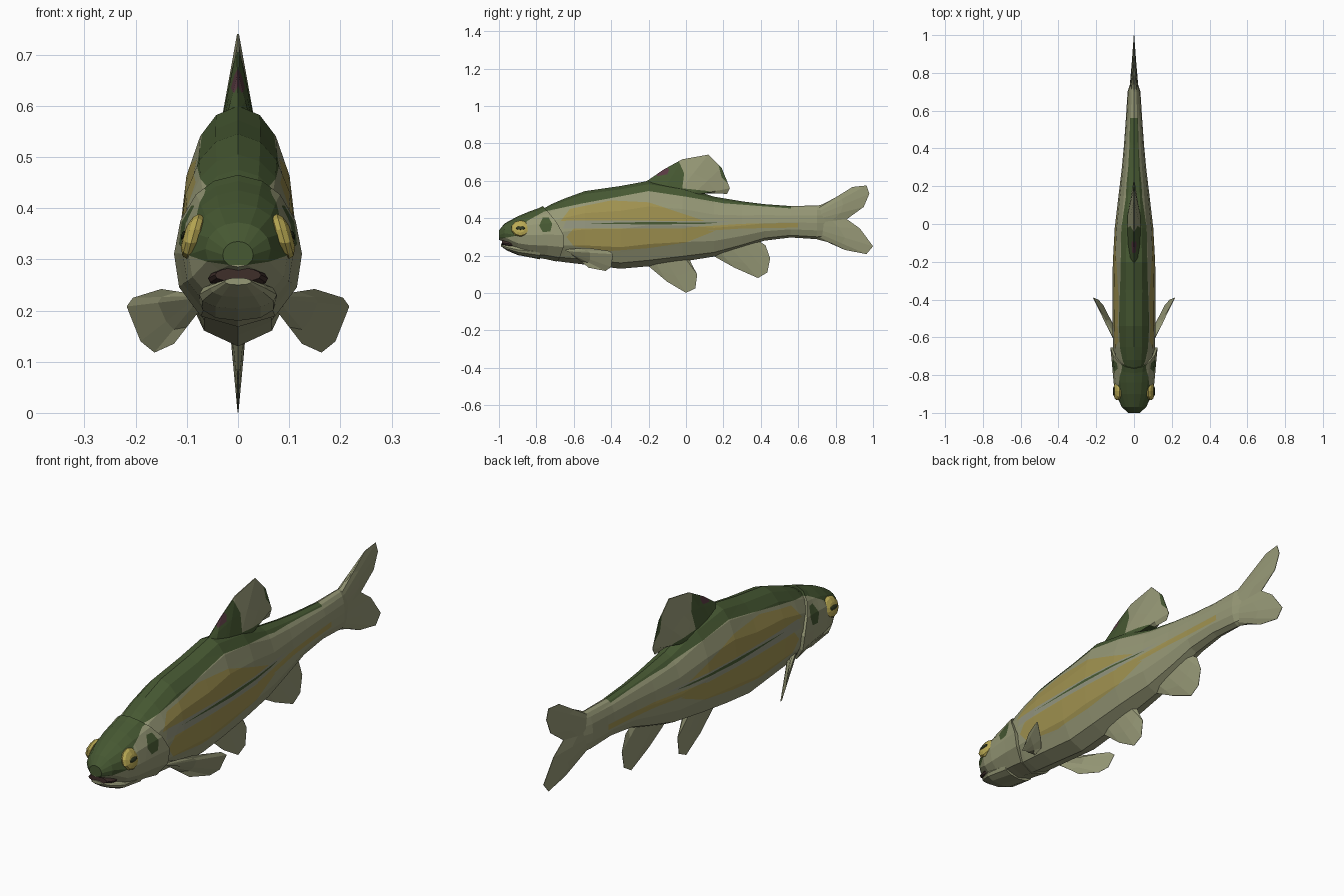
import bpy, bmesh, math
from mathutils import Vector

if "Cube" in bpy.data.objects:
    bpy.data.objects.remove(bpy.data.objects["Cube"])


def material(name, rgb):
    lin = [((c / 255 + 0.055) / 1.055) ** 2.4 for c in rgb]
    m = bpy.data.materials.new(name)
    m.diffuse_color = (*lin, 1)
    m.use_nodes = True
    m.node_tree.nodes["Principled BSDF"].inputs["Base Color"].default_value = m.diffuse_color
    return m


MATS = [material("pale_olive", (150, 152, 118)), material("back_green", (70, 88, 50)),
        material("side_yellow", (160, 146, 80)), material("stripe_grey", (146, 148, 126)),
        material("eye_yellow", (186, 170, 84)), material("mouth_dark", (62, 46, 42)),
        material("spot_maroon", (88, 58, 66)), material("pupil_dark", (48, 56, 34))]
PALE, GREEN, YELLOW, GREY, EYE, MOUTH, MAROON, PUPIL = range(8)

# Painted areas as (y, z) outlines, later ones on top
BACK = (GREEN, [(-1.05, .28), (-.94, .30), (-.89, .31), (-.85, .385), (-.76, .435), (-.55, .48),
                (-.2, .545), (0, .515), (.2, .48), (.56, .452), (.58, .6), (.25, .7), (-1.05, .7)])
SIDES = [BACK,
         (YELLOW, [(-.67, .385), (-.62, .45), (-.4, .495), (-.2, .485), (-.05, .435), (.1, .385)]),
         (YELLOW, [(-.64, .30), (-.6, .345), (0, .345), (.15, .33), (0, .27), (-.2, .24),
                   (-.4, .225), (-.6, .25)]),
         (YELLOW, [(0, .325), (.3, .345), (.6, .35), (.6, .375), (.3, .37), (0, .35)]),
         (GREY, [(-.66, .345), (.0, .35), (.25, .385), (-.64, .388)]),
         (GREEN, [(-.55, .372), (-.2, .366), (.1, .37), (.17, .376), (-.2, .38)])]
HEAD = [BACK, (GREEN, [(-.785, .36), (-.765, .405), (-.735, .405), (-.715, .37), (-.725, .33),
                       (-.765, .325)])]
DORSAL = [(GREEN, [(-.4, .5), (.2, .5), (.12, .545), (-.02, .56), (-.01, .64), (-.05, .73), (-.4, .73)]),
          (GREEN, [(.17, .70), (.19, .62), (.22, .59), (.26, .62)]),
          (MAROON, [(-.155, .625), (-.10, .635), (-.09, .66), (-.11, .68), (-.15, .66)])]


def inside(y, z, poly):
    hit = False
    for (y0, z0), (y1, z1) in zip(poly, poly[1:] + poly[:1]):
        if (z0 > z) != (z1 > z) and y < (y1 - y0) * (z - z0) / (z1 - z0) + y0:
            hit = not hit
    return hit


def paint(bm, areas):
    """Cut the faces along each outline, then colour the faces inside it."""
    for _, poly in areas:
        for (y0, z0), (y1, z1) in zip(poly, poly[1:] + poly[:1]):
            faces = [f for f in bm.faces
                     if min(v.co.y for v in f.verts) < max(y0, y1) + .005
                     and max(v.co.y for v in f.verts) > min(y0, y1) - .005
                     and min(v.co.z for v in f.verts) < max(z0, z1) + .005
                     and max(v.co.z for v in f.verts) > min(z0, z1) - .005]
            geom = faces + list({e for f in faces for e in f.edges}) + list({v for f in faces for v in f.verts})
            bmesh.ops.bisect_plane(bm, geom=geom, dist=1e-5, plane_co=(0, y0, z0),
                                   plane_no=Vector((0, z1 - z0, y0 - y1)).normalized())
    for f in bm.faces:
        c = f.calc_center_median()
        for mat, poly in areas:
            if inside(c.y, c.z, poly):
                f.material_index = mat


def finish(name, bm, areas=(), base=PALE):
    bmesh.ops.recalc_face_normals(bm, faces=bm.faces)
    for f in bm.faces:
        f.material_index = base
    paint(bm, areas)
    me = bpy.data.meshes.new(name)
    bm.to_mesh(me)
    bm.free()
    for m in MATS:
        me.materials.append(m)
    ob = bpy.data.objects.new(name, me)
    bpy.context.collection.objects.link(ob)
    return ob


# Egg-shaped half section: width share, height share, backward sweep
SECTION = [(0, 1, 0), (.38, .96, .01), (.66, .87, .035), (.9, .70, .075), (1, .48, .11),
           (.92, .26, .11), (.58, .07, .09), (0, 0, .075)]
RING = SECTION + [(-w, h, s) for w, h, s in SECTION[-2:0:-1]]


def loft(name, stations, areas=(), base=PALE):
    """Skin sections given as (y, top, bottom, half width, sweep)."""
    bm = bmesh.new()
    rings = [[bm.verts.new((w * hw, y + s * sw, bot + h * (top - bot))) for w, h, s in RING]
             for y, top, bot, hw, sw in stations]
    n = len(RING)
    for a, b in zip(rings, rings[1:]):
        for i in range(n):
            bm.faces.new((a[i], a[(i + 1) % n], b[(i + 1) % n], b[i]))
    bm.faces.new(rings[0])
    bm.faces.new(rings[-1][::-1])
    return finish(name, bm, areas, base)


def fin(name, root, edge, thick, normal=(1, 0, 0), areas=()):
    """Lens-shaped fin that thins from its root to its outer edge."""
    bm = bmesh.new()
    normal, last = Vector(normal).normalized(), len(root) - 1
    grids = []
    for side in (1, -1):
        grid = []
        for f in (0, .5, 1):
            row = []
            for k, (a, b) in enumerate(zip(root, edge)):
                t = thick * (1 - f * .95) * math.sqrt(max(0, math.sin(math.pi * k / last)))
                row.append(bm.verts.new(Vector(a).lerp(Vector(b), f) + normal * t * side))
            grid.append(row)
        for r in range(2):
            for k in range(last):
                bm.faces.new((grid[r][k], grid[r][k + 1], grid[r + 1][k + 1], grid[r + 1][k]))
        grids.append(grid)
    for r in (0, 2):
        for k in range(last):
            bm.faces.new((grids[0][r][k], grids[0][r][k + 1], grids[1][r][k + 1], grids[1][r][k]))
    bmesh.ops.remove_doubles(bm, verts=bm.verts, dist=1e-5)
    return finish(name, bm, areas)


def flat(points):
    return [(0, y, z) for y, z in points]


def ellipsoid(name, centre, radii, tilt, mat):
    bm = bmesh.new()
    bmesh.ops.create_uvsphere(bm, u_segments=10, v_segments=6, radius=1)
    for v in bm.verts:      # pole points sideways, upper part leans to the middle
        x, y, z = v.co.z * radii[0], v.co.x * radii[1], v.co.y * radii[2]
        v.co = Vector(centre) + Vector((x - tilt * z, y, z))
    return finish(name, bm, base=mat)


# Trunk and tail stalk
loft("body", [(-.80, .43, .20, .09, 0), (-.72, .475, .175, .105, 0), (-.65, .505, .165, .111, 0),
              (-.54, .545, .152, .114, 0), (-.35, .572, .13, .115, 0), (-.2, .60, .143, .112, 0),
              (-.02, .57, .168, .102, 0), (.15, .515, .195, .082, 0), (.3, .49, .24, .064, 0),
              (.42, .475, .28, .053, 0), (.56, .465, .297, .043, 0), (.7, .468, .288, .034, 0),
              (.75, .465, .29, .018, 0)], SIDES)

# Head with flared gill covers, mouth and lower jaw
loft("head", [(-1.0, .335, .285, .03, 0), (-.97, .372, .272, .064, 0), (-.9, .41, .215, .097, 0),
              (-.84, .435, .195, .108, 0), (-.79, .453, .182, .117, .5),
              (-.765, .465, .168, .125, 1), (-.765, .455, .178, .10, 1)], HEAD)
loft("mouth", [(-.985, .284, .256, .045, 0), (-.95, .284, .245, .058, 0), (-.88, .28, .24, .06, 0)],
     base=MOUTH)
loft("lower_jaw", [(-.99, .264, .25, .026, 0), (-.955, .262, .226, .054, 0), (-.9, .262, .203, .076, 0),
                   (-.78, .26, .18, .075, 0)])

# Fins along the middle
fin("dorsal_fin",
    flat([(-.26, .57), (-.2, .56), (-.12, .55), (-.04, .54), (.04, .53), (.08, .53), (.09, .535)]),
    flat([(-.2, .605), (-.12, .66), (-.02, .715), (.12, .74), (.19, .67), (.235, .56), (.22, .53)]),
    .038, areas=DORSAL)
fin("tail_fin",
    flat([(.7, .467 - .018 * i) for i in range(11)]),
    flat([(.75, .478), (.89, .567), (.965, .575), (.98, .53), (.95, .46), (.86, .395), (.93, .345),
          (1, .25), (.965, .208), (.85, .23), (.75, .275)]), .026)
fin("pelvic_fin",
    flat([(-.22, .16), (-.17, .17), (-.11, .18), (-.05, .18), (0, .18), (.02, .18)]),
    flat([(-.19, .135), (-.1, .06), (0, .001), (.05, .025), (.06, .1), (.03, .155)]), .018)
fin("anal_fin",
    flat([(.13, .21), (.18, .22), (.24, .24), (.3, .26), (.36, .28), (.38, .285)]),
    flat([(.17, .185), (.26, .135), (.385, .08), (.435, .11), (.45, .185), (.425, .255)]), .018)

# Paired parts
for s, side in ((1, "right"), (-1, "left")):
    fin(side + "_pectoral_fin",
        [(s * x, y, z) for x, y, z in [(.085, -.65, .232), (.085, -.64, .23), (.085, -.63, .225),
                                       (.08, -.62, .22), (.08, -.61, .21), (.075, -.6, .2)]],
        [(s * x, y, z) for x, y, z in [(.15, -.53, .242), (.205, -.41, .225), (.217, -.39, .208),
                                       (.19, -.40, .14), (.163, -.43, .118), (.125, -.52, .135)]],
        .012, (s * .87, -.43, -.22))
    ellipsoid(side + "_eye", (s * .088, -.885, .345), (.02, .05, .044), s * .28, EYE)
    ellipsoid(side + "_pupil", (s * .107, -.885, .347), (.004, .026, .009), s * .28, PUPIL)
